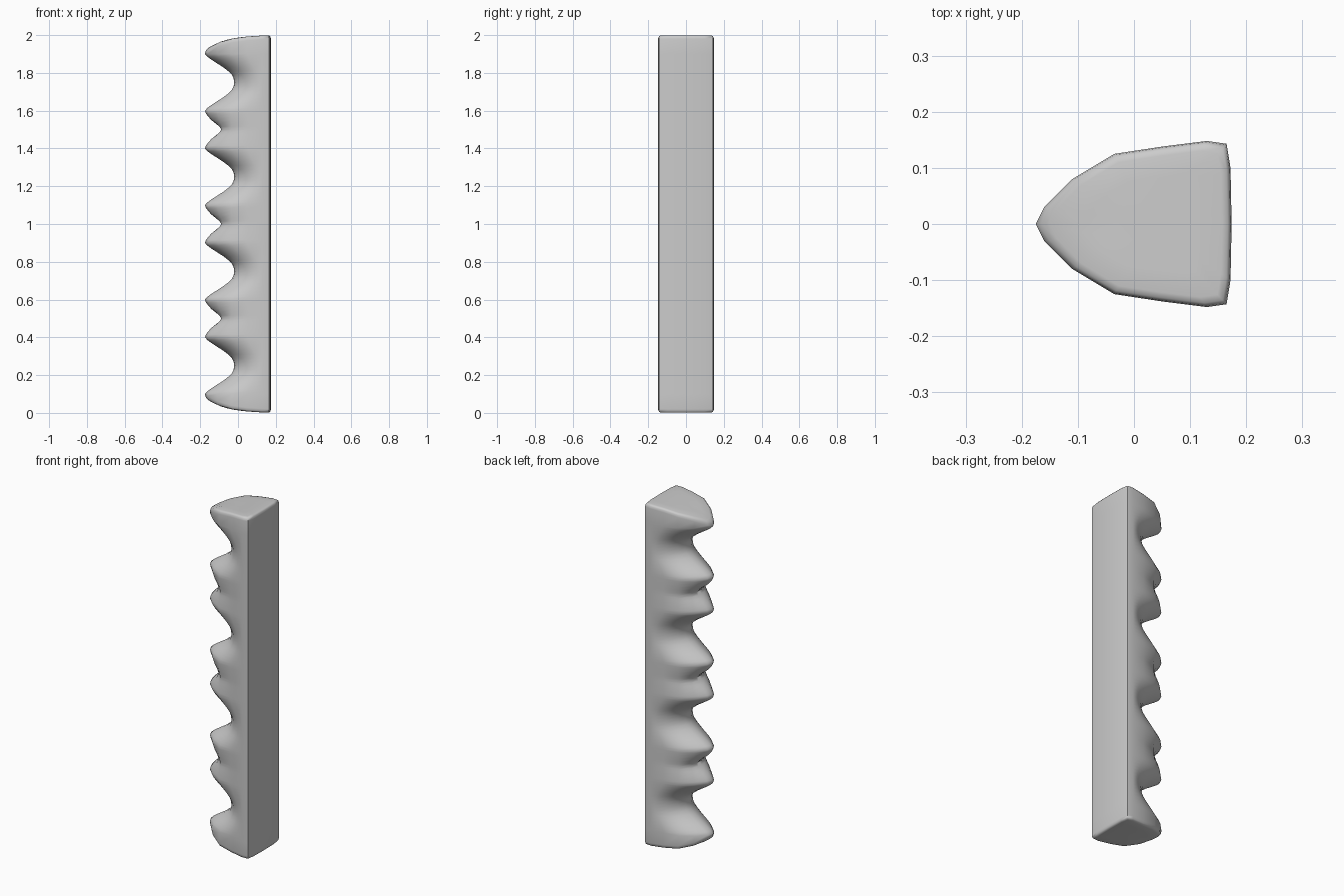
import bpy, bmesh, math

cube = bpy.data.objects.get("Cube")
if cube:
    bpy.data.objects.remove(cube, do_unlink=True)

grey = bpy.data.materials.new("light grey")
grey.use_nodes = True
colour = (0.6, 0.6, 0.6, 1)
grey.diffuse_color = colour
grey.node_tree.nodes["Principled BSDF"].inputs["Base Color"].default_value = colour

# Half cross-sections, from the flat back round to the nose
back = [(.174, 0), (.172, .1), (.165, .143), (.13, .148)]
crest = back + [(.05, .138), (-.035, .125), (-.11, .08), (-.16, .03), (-.175, 0)]
valley = back + [(.10, .142), (.05, .112), (.005, .068), (-.015, .03), (-.02, 0)]
notch = back + [(.05, .138), (-.035, .115), (-.078, .068), (-.088, .03), (-.085, 0)]

# Distance from the valley, and how far the section leans from the crest shape
to_valley = [(0, 1), (.02, .98), (.04, .92), (.06, .79), (.08, .62), (.1, .42),
             (.12, .22), (.135, .09), (.15, 0)]
to_notch = [(.165, .06), (.18, .18), (.2, .38), (.22, .66), (.235, .86), (.25, 1)]


def blend(other, w):
    half = [(a[0] + (b[0] - a[0]) * w, a[1] + (b[1] - a[1]) * w)
            for a, b in zip(crest, other)]
    return half + [(x, -y) for x, y in reversed(half[1:-1])]


# Body rings: four finger valleys with a small notch between neighbours
rings = {}
for i in range(4):
    centre = .25 + .5 * i
    for side in (-1, 1):
        at_end = (i == 0 and side < 0) or (i == 3 and side > 0)
        steps = [(d, valley, w) for d, w in to_valley]
        if not at_end:
            steps += [(d, notch, w) for d, w in to_notch]
        for d, shape, w in steps:
            z = round(centre + side * d, 4)
            rings[z] = [(x, y, z) for x, y in blend(shape, w)]
body = [rings[z] for z in sorted(rings)]


# Domed end, sloping down towards the nose
def end_height(x):
    t = (.17 - x) / .345
    return 1 - .02 * t - .06 * t ** 4


def end_ring(scale, drop):
    ring = []
    for x, y in blend(crest, 0):
        px = .03 + (x - .03) * scale
        ring.append((px, y * scale, 1 + end_height(px) - drop))
    return ring


cap = [end_ring(s, d) for s, d in
       ((1, .02), (.985, .008), (.95, .002), (.88, 0), (.6, 0), (.3, 0))]
foot = [[(x, y, 2 - z) for x, y, z in r] for r in reversed(cap)]

# Skin all rings
bm = bmesh.new()
loops = [[bm.verts.new(p) for p in ring] for ring in foot + body + cap]
for a, b in zip(loops, loops[1:]):
    for j in range(len(a)):
        k = (j + 1) % len(a)
        bm.faces.new((a[j], a[k], b[k], b[j]))
bm.faces.new(list(reversed(loops[0])))
bm.faces.new(loops[-1])
bmesh.ops.recalc_face_normals(bm, faces=bm.faces)
mesh = bpy.data.meshes.new("finger_grip")
bm.to_mesh(mesh)
bm.free()
mesh.materials.append(grey)
grip = bpy.data.objects.new("finger_grip", mesh)
bpy.context.collection.objects.link(grip)

bpy.ops.object.select_all(action="DESELECT")
grip.select_set(True)
bpy.context.view_layer.objects.active = grip
bpy.ops.object.shade_smooth_by_angle(angle=math.radians(60))
